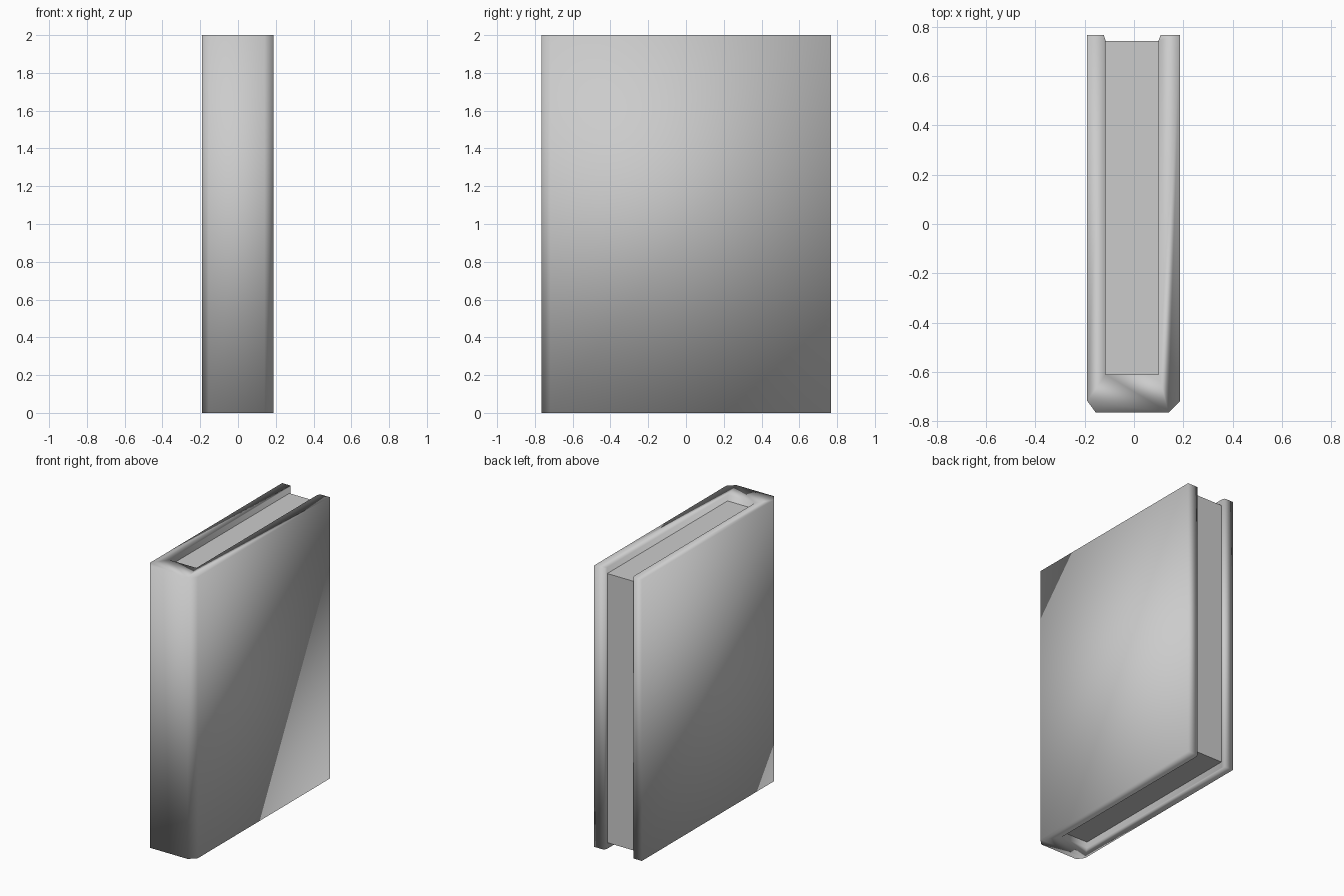
import bpy
import bmesh

cube = bpy.data.objects.get("Cube")
if cube:
    bpy.data.objects.remove(cube, do_unlink=True)

grey = bpy.data.materials.new("light grey")
grey.use_nodes = True
grey.diffuse_color = (0.6, 0.6, 0.6, 1)
grey.node_tree.nodes["Principled BSDF"].inputs["Base Color"].default_value = (0.6, 0.6, 0.6, 1)


def extrude_profile(name, outline, bottom, top, smooth):
    """Raise a counter-clockwise plan outline from bottom to top."""
    bm = bmesh.new()
    base = bm.faces.new([bm.verts.new((x, y, bottom)) for x, y in outline])
    raised = bmesh.ops.extrude_face_region(bm, geom=[base], use_keep_orig=True)["geom"]
    verts = [g for g in raised if isinstance(g, bmesh.types.BMVert)]
    bmesh.ops.translate(bm, verts=verts, vec=(0, 0, top - bottom))
    bmesh.ops.recalc_face_normals(bm, faces=bm.faces)
    for face in bm.faces:
        face.smooth = smooth
    mesh = bpy.data.meshes.new(name)
    bm.to_mesh(mesh)
    bm.free()
    mesh.materials.append(grey)
    obj = bpy.data.objects.new(name, mesh)
    bpy.context.collection.objects.link(obj)
    return obj


# Cover: a U-shaped plan with a chamfered spine and eased inner lips
cover_plan = [
    (-0.155, -0.765), (0.14, -0.765), (0.187, -0.718), (0.187, 0.767),
    (0.108, 0.767), (0.1, 0.745), (0.1, -0.61),
    (-0.115, -0.61), (-0.115, 0.745), (-0.123, 0.767),
    (-0.19, 0.767), (-0.19, -0.718),
]
extrude_profile("cover", cover_plan, 0, 2, True)

# Page block: set in from the cover edges on three sides
page_plan = [(-0.115, -0.61), (0.1, -0.61), (0.1, 0.742), (-0.115, 0.742)]
extrude_profile("page_block", page_plan, 0.043, 1.957, False)
